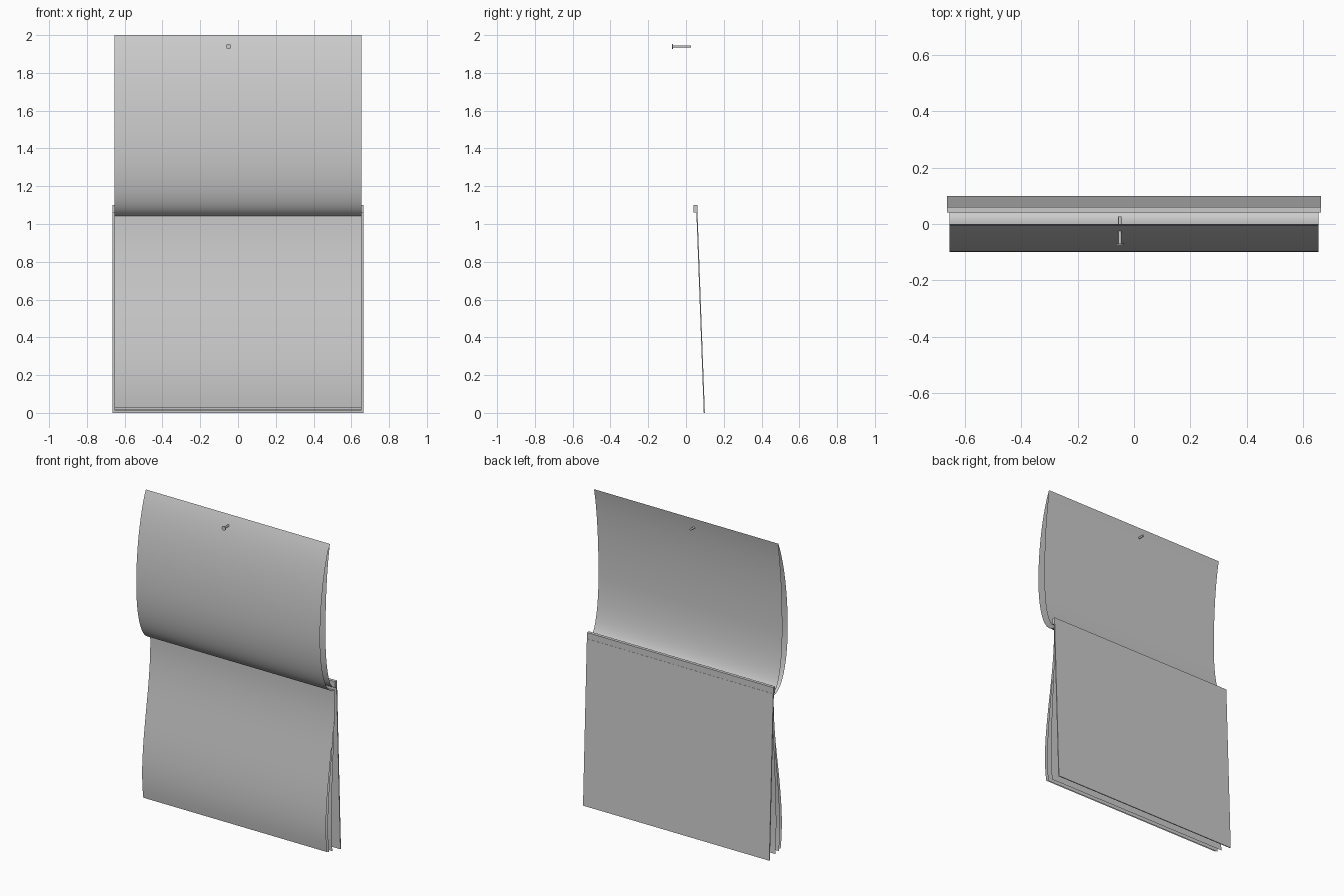
import bpy, bmesh, math
from mathutils import Vector
from mathutils.geometry import interpolate_bezier

if "Cube" in bpy.data.objects:
    bpy.data.objects.remove(bpy.data.objects["Cube"])

PAGE_HALF = 0.655
BOARD_HALF = 0.664


def finish(name, bm, smooth=False):
    me = bpy.data.meshes.new(name)
    bm.normal_update()
    bm.to_mesh(me)
    bm.free()
    ob = bpy.data.objects.new(name, me)
    bpy.context.collection.objects.link(ob)
    for p in me.polygons:
        p.use_smooth = smooth
    return ob


def sheet(name, *segments, steps=20):
    """Single paper sheet: Bezier (y, z) profile swept across x."""
    pts = []
    for seg in segments:
        curve = interpolate_bezier(*[Vector((0, y, z)) for y, z in seg], steps)
        pts += curve[1:] if pts else curve
    bm = bmesh.new()
    rows = [[bm.verts.new((x, p.y, p.z)) for x in (-PAGE_HALF, PAGE_HALF)] for p in pts]
    for a, b in zip(rows, rows[1:]):
        bm.faces.new((b[0], b[1], a[1], a[0]))
    return finish(name, bm, True)


def slab(name, profile):
    """Flat solid: closed (y, z) outline extruded across x."""
    bm = bmesh.new()
    face = bm.faces.new([bm.verts.new((-BOARD_HALF, y, z)) for y, z in profile])
    ext = bmesh.ops.extrude_face_region(bm, geom=[face])
    verts = [v for v in ext["geom"] if isinstance(v, bmesh.types.BMVert)]
    bmesh.ops.translate(bm, vec=(2 * BOARD_HALF, 0, 0), verts=verts)
    bmesh.ops.recalc_face_normals(bm, faces=bm.faces)
    return finish(name, bm)


# Pages folded up onto the wall, bulging forward
sheet("raised_page_front",
      [(-0.004, 2.0), (-0.06, 1.87), (-0.1, 1.65), (-0.1, 1.43)],
      [(-0.1, 1.43), (-0.1, 1.22), (-0.05, 1.045), (0.042, 1.042)])
sheet("raised_page_back",
      [(0.0, 2.0), (-0.03, 1.85), (-0.045, 1.65), (-0.045, 1.43)],
      [(-0.045, 1.43), (-0.045, 1.25), (-0.015, 1.07), (0.045, 1.06)])

# Hanging pages in an S-curve
for i, (h1, h2, end) in enumerate([
        ((0.055, 0.70), (-0.08, 0.35), (-0.028, 0.026)),
        ((0.055, 0.70), (-0.05, 0.35), (-0.010, 0.018)),
        ((0.055, 0.70), (-0.005, 0.35), (0.025, 0.012))]):
    sheet(f"hanging_page_{i + 1}", [(0.042 + 0.003 * i, 1.042 + 0.006 * i), h1, h2, end])

# Leaning back cover and its binding strip
slab("back_cover", [(0.055, 1.06), (0.061, 1.06), (0.1, 0.0), (0.094, 0.0)])
slab("binding_strip", [(0.04, 1.06), (0.06, 1.06), (0.06, 1.1), (0.04, 1.1)])

# Nail holding the raised pages
bm = bmesh.new()
for r, y0, y1 in ((0.014, -0.075, -0.069), (0.006, -0.069, 0.026)):
    ret = bmesh.ops.create_cone(bm, cap_ends=True, segments=16, radius1=r, radius2=r, depth=y1 - y0)
    for v in ret["verts"]:
        x, y, z = v.co
        v.co = (x - 0.05, z + (y0 + y1) / 2, 1.94 - y)
nail = finish("nail", bm)
bpy.context.view_layer.objects.active = nail
nail.select_set(True)
bpy.ops.object.shade_smooth_by_angle(angle=math.radians(40))
